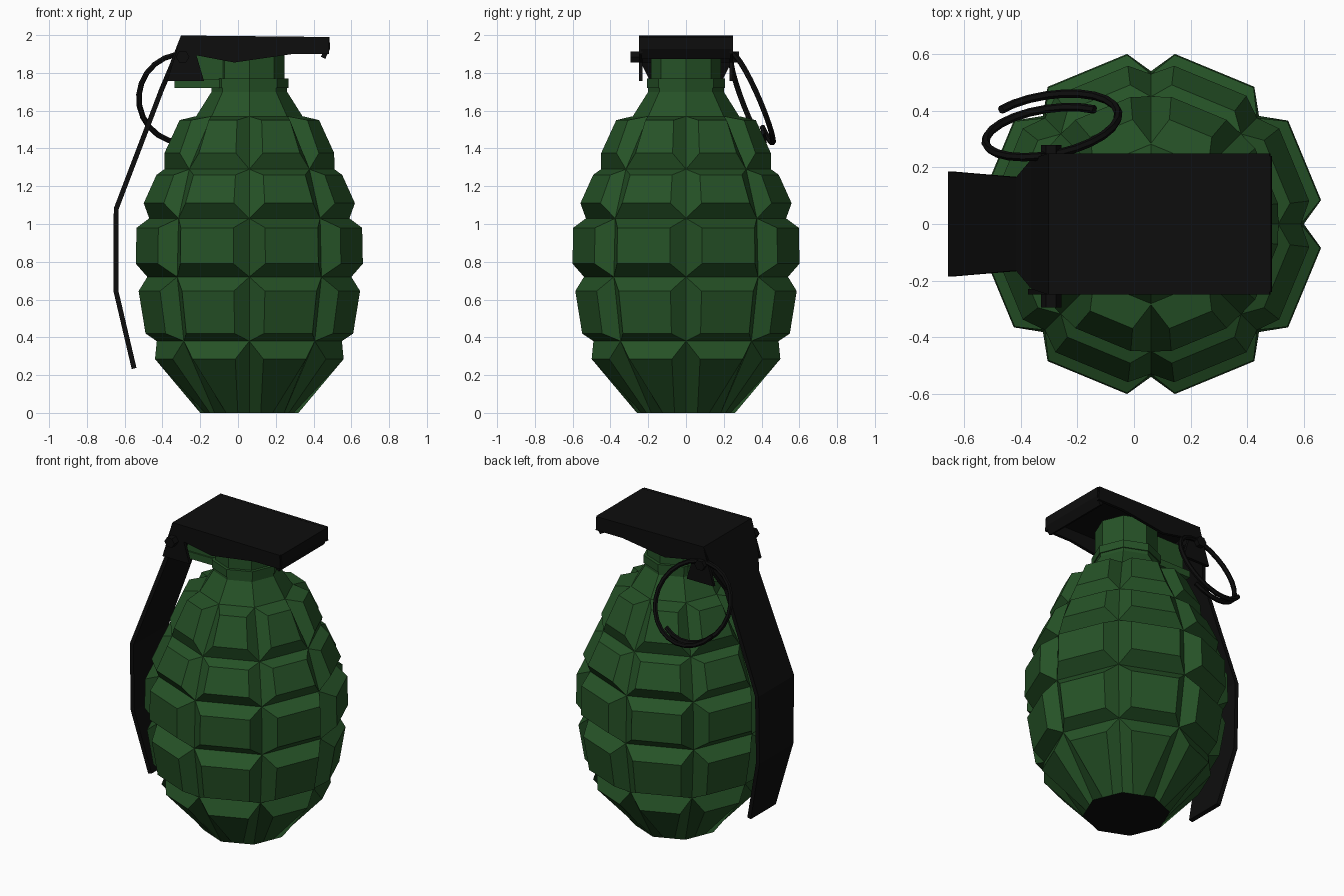
import bpy, bmesh, math
from mathutils import Vector

if "Cube" in bpy.data.objects:
    bpy.data.objects.remove(bpy.data.objects["Cube"])

CX = 0.06  # axis of the body


def material(name, col):
    m = bpy.data.materials.new(name)
    m.diffuse_color = (*col, 1)
    m.use_nodes = True
    m.node_tree.nodes["Principled BSDF"].inputs["Base Color"].default_value = m.diffuse_color
    return m


GREEN = material("dark green", (0.019, 0.085, 0.020))
BLACK = material("black", (0.004, 0.004, 0.004))


def finish(name, bm, *mats):
    bmesh.ops.recalc_face_normals(bm, faces=bm.faces)
    me = bpy.data.meshes.new(name)
    bm.to_mesh(me)
    bm.free()
    for m in mats:
        me.materials.append(m)
    ob = bpy.data.objects.new(name, me)
    bpy.context.collection.objects.link(ob)
    return ob


def polar(r, deg, z):
    a = math.radians(deg)
    return (CX + r * math.cos(a), r * math.sin(a), z)


def lathe(name, profile, mat):
    """Eight-sided turned part from (radius, z) pairs."""
    bm = bmesh.new()
    rings = [[bm.verts.new(polar(r, i * 45, z)) for i in range(8)] for r, z in profile]
    for a, b in zip(rings, rings[1:]):
        for i in range(8):
            j = (i + 1) % 8
            bm.faces.new((a[i], a[j], b[j], b[i]))
    bm.faces.new(rings[0])
    bm.faces.new(rings[-1])
    return finish(name, bm, mat)


def plate(name, pts, y0, y1, mat):
    """Side profile (x, z) extruded along y."""
    bm = bmesh.new()
    f = bm.faces.new([bm.verts.new((x, y0, z)) for x, z in pts])
    ext = bmesh.ops.extrude_face_region(bm, geom=[f])["geom"]
    bmesh.ops.translate(bm, vec=(0, y1 - y0, 0),
                        verts=[v for v in ext if isinstance(v, bmesh.types.BMVert)])
    return finish(name, bm, mat)


# Body: groove rings (radius, z) with a raised block in every cell
grooves = [(0.26, 0), (0.49, 0.38), (0.54, 0.72), (0.53, 1.03), (0.45, 1.29), (0.285, 1.57)]
# raised block per row: lower radius, z, half angle, then upper radius, z, half angle
blocks = [(0.2425, 0.0, 8, 0.505, 0.285, 14),
          (0.555, 0.42, 14.5, 0.592, 0.645, 14.5),
          (0.607, 0.79, 14.5, 0.603, 0.98, 14.5),
          (0.565, 1.11, 14.2, 0.497, 1.26, 14),
          (0.455, 1.375, 13.5, 0.375, 1.55, 12.5)]
bm = bmesh.new()
rings = [[bm.verts.new(polar(r, i * 45, z)) for i in range(8)] for r, z in grooves]
for k, (r0, z0, h0, r1, z1, h1) in enumerate(blocks):
    for i in range(8):
        j, mid = (i + 1) % 8, i * 45 + 22.5
        outer = [rings[k][i], rings[k][j], rings[k + 1][j], rings[k + 1][i]]
        inner = [bm.verts.new(polar(*p)) for p in ((r0, mid - h0, z0), (r0, mid + h0, z0),
                                                   (r1, mid + h1, z1), (r1, mid - h1, z1))]
        bm.faces.new(inner)
        for s in range(4):
            t = (s + 1) % 4
            bm.faces.new((outer[s], outer[t], inner[t], inner[s]))
bm.faces.new(rings[0]).material_index = 1  # black base
bm.faces.new(rings[-1])
finish("body", bm, GREEN, BLACK)

# Neck, collar and fuse head
lathe("neck_cone", [(0.285, 1.565), (0.2, 1.70), (0.2, 1.73)], GREEN)
lathe("collar", [(0.207, 1.72), (0.207, 1.77)], GREEN)
lathe("fuse_head", [(0.186, 1.76), (0.186, 1.95)], GREEN)
plate("collar_arm", [(-0.335, 1.72), (0.05, 1.72), (0.05, 1.765), (-0.335, 1.765)], -0.12, 0.12, GREEN)
plate("head_arm", [(-0.29, 1.76), (0.05, 1.76), (0.05, 1.92), (-0.29, 1.92)], -0.11, 0.11, GREEN)

# Safety lever: bent strip (x, z, half width) with thickness
path = [(0.45, 1.88, 0.235), (0.475, 1.93, 0.24), (0.475, 1.98, 0.24), (-0.295, 1.987, 0.25),
        (-0.35, 1.84, 0.23), (-0.405, 1.71, 0.165), (-0.645, 1.08, 0.185),
        (-0.645, 0.64, 0.175), (-0.55, 0.235, 0.13)]
bm = bmesh.new()
rows = [(bm.verts.new((x, -w, z)), bm.verts.new((x, w, z))) for x, z, w in path]
for a, b in zip(rows, rows[1:]):
    bm.faces.new((a[0], a[1], b[1], b[0]))
lever = finish("lever", bm, BLACK)
sol = lever.modifiers.new("thickness", "SOLIDIFY")
sol.thickness, sol.offset = 0.026, 0

# Lever side skirts with the pin ears
skirt = [(-0.30, 1.998), (0.478, 1.99), (0.482, 1.90), (0.29, 1.90), (-0.02, 1.855),
         (-0.22, 1.893), (-0.18, 1.758), (-0.375, 1.758)]
for side, y in (("front", -0.25), ("back", 0.23)):
    plate("lever_skirt_" + side, skirt, y, y + 0.02, BLACK)

# Pin through the ears
bm = bmesh.new()
pin = [(-0.293 + 0.036 * math.cos(i * math.pi / 3), 1.885 + 0.034 * math.sin(i * math.pi / 3))
       for i in range(6)]
bm.free()
plate("pin", pin, -0.295, 0.28, BLACK)

# Pull ring: one and a quarter turns of tilted wire
N = 30
bm = bmesh.new()
pts = []
for i in range(N + 1):
    t = i / N
    a = math.radians(-140 + 450 * t)
    x, z = 0.235 * math.cos(a), 0.235 * math.sin(a)
    pts.append(Vector((-0.29 + x, 0.345 - 0.4 * z + 0.15 * x + 0.025 - 0.06 * t, 1.665 + z)))
loops = []
for i, p in enumerate(pts):
    d = (pts[min(i + 1, N)] - pts[max(i - 1, 0)]).normalized()
    u = d.cross(Vector((-0.15, 1, 0.4))).normalized()
    v = d.cross(u)
    loops.append([bm.verts.new(p + 0.015 * (u * math.cos(k * math.pi / 3) + v * math.sin(k * math.pi / 3)))
                  for k in range(6)])
for a, b in zip(loops, loops[1:]):
    for k in range(6):
        m = (k + 1) % 6
        bm.faces.new((a[k], a[m], b[m], b[k]))
bm.faces.new(loops[0])
bm.faces.new(loops[-1])
finish("pull_ring", bm, BLACK)
